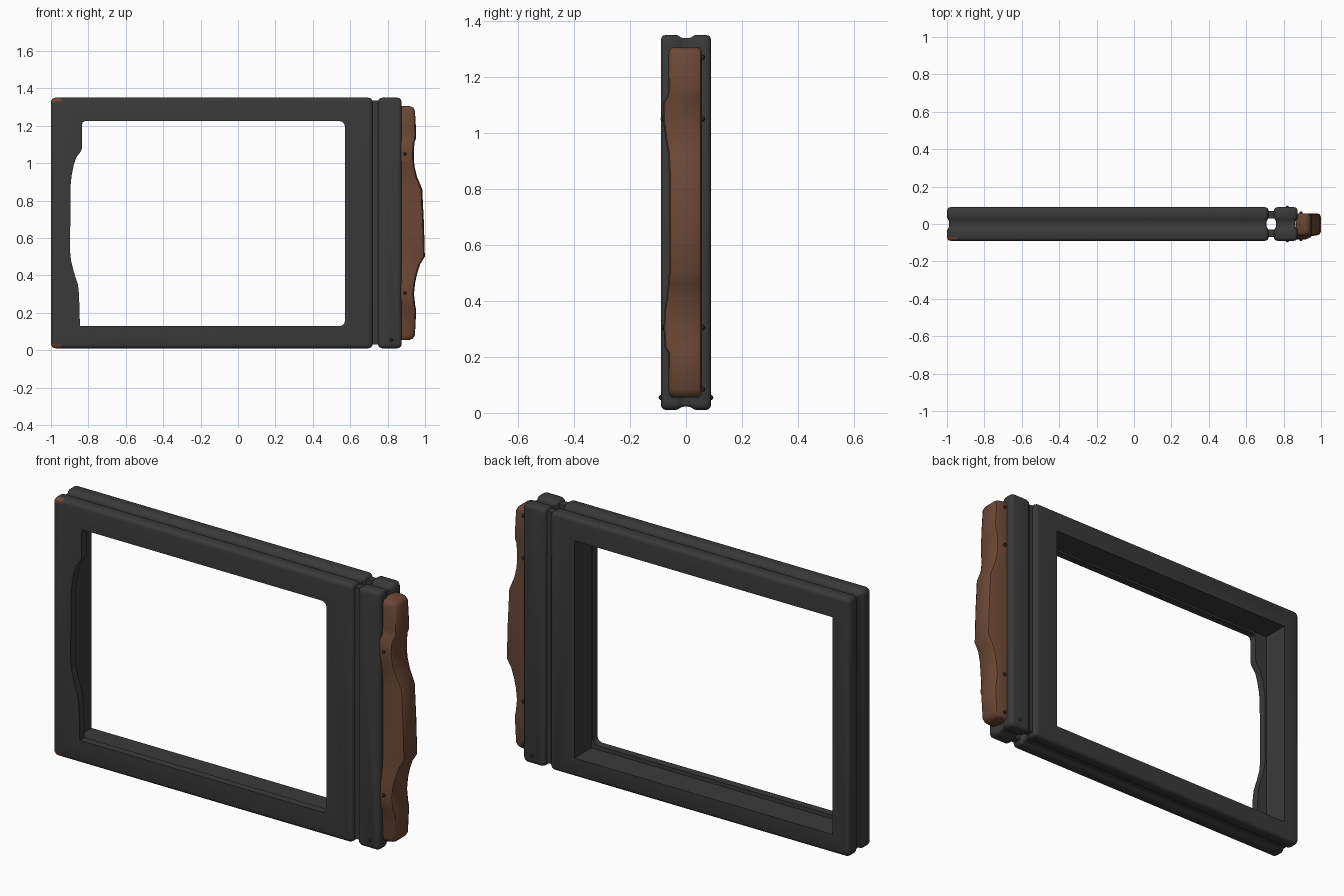
import bpy, bmesh, math

if "Cube" in bpy.data.objects:
    bpy.data.objects.remove(bpy.data.objects["Cube"])

def material(name, rgb):
    m = bpy.data.materials.new(name)
    m.diffuse_color = (*rgb, 1)
    m.use_nodes = True
    m.node_tree.nodes["Principled BSDF"].inputs["Base Color"].default_value = m.diffuse_color
    return m

GREY = material("dark grey", (0.042, 0.042, 0.042))
BROWN = material("brown", (0.15, 0.064, 0.036))
BLACK = material("screw black", (0.02, 0.02, 0.02))

def loft(name, loops, mats, smooth=35):
    """Skin equal-length closed loops and cap both ends."""
    bm = bmesh.new()
    rows = [[bm.verts.new(p) for p in loop] for loop in loops]
    n = len(rows[0])
    for a, b in zip(rows, rows[1:]):
        for i in range(n):
            j = (i + 1) % n
            bm.faces.new((a[i], a[j], b[j], b[i]))
    bm.faces.new(rows[0])
    bm.faces.new(rows[-1])
    bmesh.ops.recalc_face_normals(bm, faces=bm.faces)
    me = bpy.data.meshes.new(name)
    bm.to_mesh(me)
    bm.free()
    for m in mats:
        me.materials.append(m)
    ob = bpy.data.objects.new(name, me)
    bpy.context.collection.objects.link(ob)
    if smooth:
        shade(ob, smooth)
    return ob

def shade(ob, angle):
    bpy.ops.object.select_all(action='DESELECT')
    ob.select_set(True)
    bpy.context.view_layer.objects.active = ob
    bpy.ops.object.shade_smooth_by_angle(angle=math.radians(angle))

def rounded_rect(x0, x1, z0, z1, r, tab=0.0):
    """Rounded rectangle in x-z; tab adds a point beside each corner."""
    pts = []
    for k, (cx, cz) in enumerate(((x1 - r, z1 - r), (x0 + r, z1 - r),
                                  (x0 + r, z0 + r), (x1 - r, z0 + r))):
        arc = [(cx + r * math.cos(math.radians(90 * k + a)),
                cz + r * math.sin(math.radians(90 * k + a))) for a in (0, 22.5, 45, 67.5, 90)]
        if tab and k == 1:
            arc.insert(0, (cx + tab, arc[0][1]))
        if tab and k == 2:
            arc.append((cx + tab, arc[-1][1]))
        pts += arc
    return pts

# Depth profile shared by frame and bar: rounded rims, groove in the middle (y, inset)
HALF = [(0.09, 0.02), (0.087, 0.009), (0.081, 0.003), (0.07, 0),
        (0.038, 0), (0.028, 0.003), (0.017, 0.010), (0.008, 0.012)]
RIM = [(-y, i) for y, i in HALF] + HALF[::-1]

def grooved_block(name, x0, x1, z0, z1, mats, tab=0.0):
    loops = []
    for y, i in RIM:
        o = rounded_rect(x0 + i, x1 - i, z0 + i, z1 - i, max(0.024 - i, 0.008), tab)
        loops.append([(x, y, z) for x, z in o])
    return loft(name, loops, mats)

def prism(name, outline, y0, y1):
    ob = loft(name, [[(x, y, z) for x, z in outline] for y in (y0, y1)], [GREY], 0)
    ob.hide_render = True
    return ob

# Main frame with brown worn corners
frame = grooved_block("frame", -1, 0.72, 0.01, 1.35, [GREY, BROWN], 0.03)
for p in frame.data.polygons:
    c = p.center
    if c.x < -0.94 and c.y < -0.07 and abs(c.z - 0.68) > 0.63:
        p.material_index = 1

# Front opening: rounded right corners and a wavy left lip
lip = [(-0.845, 0.128), (-0.85, 0.30), (-0.856, 0.35), (-0.878, 0.42), (-0.893, 0.48),
       (-0.898, 0.53), (-0.895, 0.88), (-0.89, 0.93), (-0.878, 0.99), (-0.865, 1.03),
       (-0.842, 1.06), (-0.834, 1.08), (-0.834, 1.205), (-0.83, 1.22), (-0.815, 1.225)]
for cz, start in ((1.195, 90), (0.158, 0)):
    for a in (0, 30, 60, 90):
        t = math.radians(start - a)
        lip.append((0.542 + 0.03 * math.cos(t), cz + 0.03 * math.sin(t)))
front_cut = prism("front_opening_cutter", lip, -0.2, 0.2)

# Larger square opening behind the lip
back_cut = prism("back_opening_cutter",
                 [(-0.905, 0.108), (0.577, 0.108), (0.577, 1.235), (-0.905, 1.235)], -0.05, 0.2)

bpy.context.view_layer.objects.active = frame
for cutter in (front_cut, back_cut):
    mod = frame.modifiers.new("opening", 'BOOLEAN')
    mod.operation = 'DIFFERENCE'
    mod.solver = 'EXACT'
    mod.object = cutter
    bpy.ops.object.modifier_apply(modifier=mod.name)
    bpy.data.objects.remove(cutter)
    bpy.context.view_layer.objects.active = frame
shade(frame, 35)

# Side bar and the two strips joining it to the frame
grooved_block("side_bar", 0.748, 0.875, 0.01, 1.35, [GREY])
for side, s in (("front", -1), ("back", 1)):
    loops = [[(x, y, z) for x, y in ((0.70, s * 0.03), (0.77, s * 0.03),
                                     (0.77, s * 0.07), (0.70, s * 0.07))]
             for z in (0.03, 1.335)]
    loft(side + "_joining_strip", loops, [GREY], 0)

# Contoured grip: stations of (height, outer x, front y, back y)
STATIONS = [(0.055, 0.918, -0.050, 0.048), (0.062, 0.935, -0.058, 0.054),
            (0.08, 0.946, -0.062, 0.057), (0.215, 0.953, -0.064, 0.057),
            (0.235, 0.948, -0.076, 0.057), (0.30, 0.941, -0.080, 0.057),
            (0.36, 0.947, -0.078, 0.057), (0.41, 0.958, -0.070, 0.057),
            (0.46, 0.974, -0.064, 0.057), (0.50, 0.999, -0.061, 0.057),
            (0.68, 0.994, -0.061, 0.057), (0.86, 0.985, -0.061, 0.057),
            (0.925, 0.958, -0.064, 0.057), (0.985, 0.943, -0.074, 0.057),
            (1.04, 0.940, -0.082, 0.057), (1.11, 0.943, -0.080, 0.057),
            (1.13, 0.951, -0.066, 0.057), (1.16, 0.953, -0.063, 0.057),
            (1.28, 0.946, -0.062, 0.057), (1.298, 0.936, -0.058, 0.054),
            (1.305, 0.918, -0.050, 0.048)]
loops = []
for z, x, f, b in STATIONS:
    sec = [(0.865, f), (x - 0.022, f), (x - 0.007, f + 0.005), (x, f + 0.018),
           (x, b - 0.018), (x - 0.007, b - 0.005), (x - 0.022, b), (0.865, b)]
    loops.append([(px, py, z) for px, py in sec])
loft("grip", loops, [BROWN], 40)

# Small domed screws
def screw(name, x, y, z):
    bpy.ops.mesh.primitive_uv_sphere_add(segments=10, ring_count=6, radius=0.009,
                                         location=(x, y, z))
    ob = bpy.context.object
    ob.name = name
    ob.data.materials.append(BLACK)
    shade(ob, 60)

for z, y in ((0.305, -0.081), (1.05, -0.082)):
    screw("grip_front_screw", 0.893, y, z)
for z in (0.085, 0.305, 1.05, 1.27):
    screw("grip_back_screw", 0.893, 0.059, z)
for y in (-0.089, 0.089):
    screw("bar_screw", 0.82, y, 0.055)
